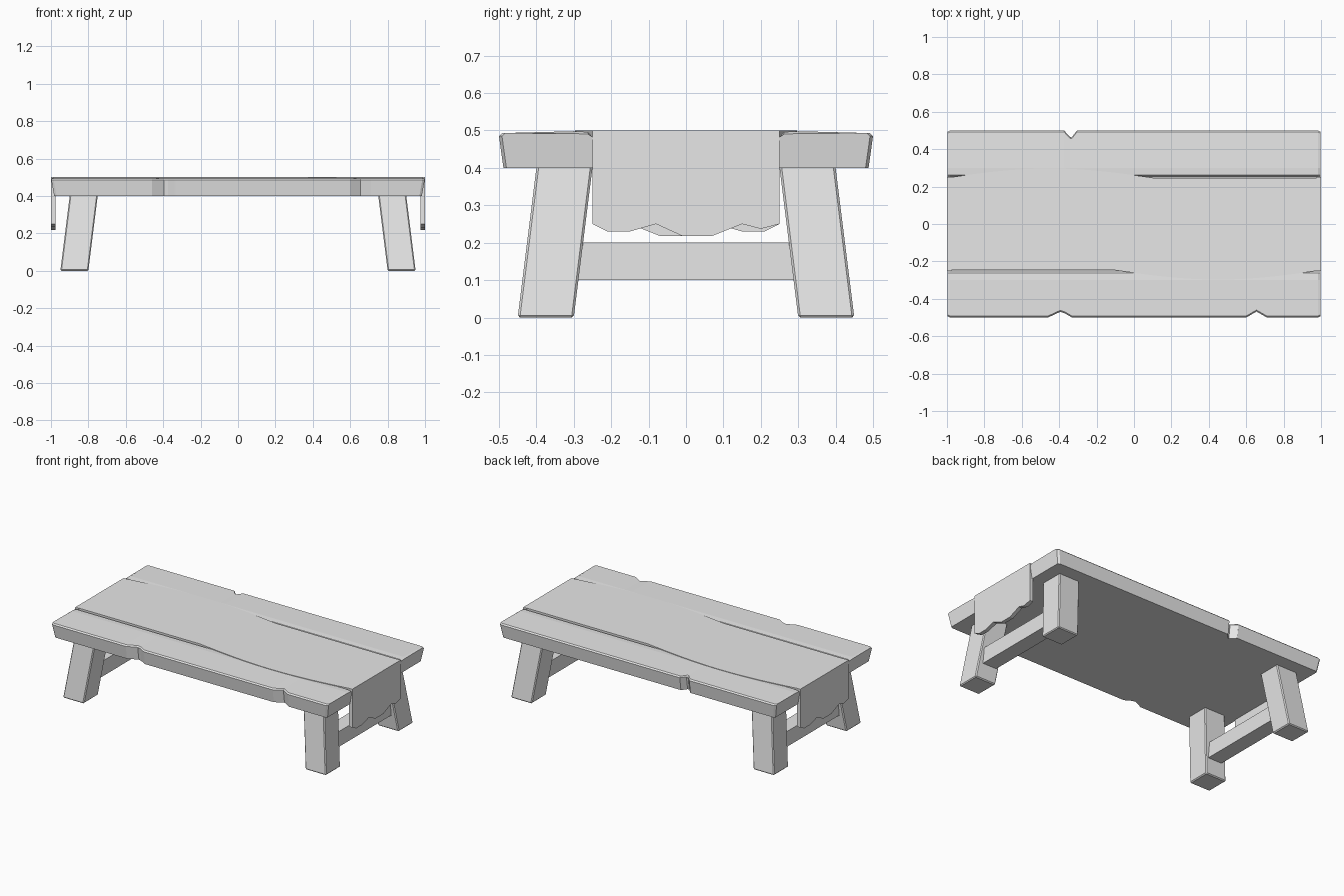
import bpy, bmesh, math
from mathutils import Vector

cube = bpy.data.objects.get("Cube")
if cube:
    bpy.data.objects.remove(cube, do_unlink=True)

grey = bpy.data.materials.new("plain_grey")
grey.use_nodes = True
grey.diffuse_color = (0.8, 0.8, 0.8, 1)
grey.node_tree.nodes["Principled BSDF"].inputs["Base Color"].default_value = (0.8, 0.8, 0.8, 1)


def finish(name, bm):
    bmesh.ops.recalc_face_normals(bm, faces=bm.faces)
    mesh = bpy.data.meshes.new(name)
    bm.to_mesh(mesh)
    bm.free()
    mesh.materials.append(grey)
    obj = bpy.data.objects.new(name, mesh)
    bpy.context.collection.objects.link(obj)
    return obj


def loft(name, rings):
    """Skin a row of closed cross-sections and cap both ends."""
    bm = bmesh.new()
    rows = [[bm.verts.new(p) for p in ring] for ring in rings]
    n = len(rows[0])
    for a, b in zip(rows, rows[1:]):
        for i in range(n):
            j = (i + 1) % n
            bm.faces.new((a[i], a[j], b[j], b[i]))
    bm.faces.new(rows[0])
    bm.faces.new(rows[-1])
    return finish(name, bm)


def plate(name, outline, offset):
    """Extrude a flat outline by an offset vector."""
    return loft(name, [outline, [Vector(p) + Vector(offset) for p in outline]])


# Table top: chamfered plank section with grooves beside the runner
def top_section(x, front, back, inset=0.0):
    def side(s, cut):
        e = 0.5 - cut
        return [(s * (e - 0.012), 0.4), (s * e, 0.485), (s * (e - 0.008), 0.493),
                (s * 0.3, 0.498 - inset), (s * 0.262, 0.496 - inset),
                (s * 0.25, 0.482), (s * 0.24, 0.482)]
    pts = side(-1, front) + side(1, back)[::-1]
    # the ends lean inward toward the underside
    lean = 0.015 if abs(x) > 0.98 else 0
    return [(x - math.copysign(lean * (0.485 - min(z, 0.485)) / 0.085, x), y, z) for y, z in pts]


stations = [(-0.998, 0.008, 0.008), (-0.985, 0, 0), (-0.46, 0, 0), (-0.395, 0.03, 0),
            (-0.375, 0.024, 0), (-0.373, 0.024, 0.001), (-0.34, 0.005, 0.036),
            (-0.33, 0, 0.033), (-0.305, 0, 0), (0.6, 0, 0), (0.655, 0.032, 0),
            (0.71, 0, 0), (0.985, 0, 0), (0.998, 0.008, 0.008)]
loft("table_top", [top_section(x, f, b, 0.006 if abs(x) > 0.99 else 0) for x, f, b in stations])

# Runner: wavy edges that repeat with a half turn
steps = 40
edge = []
for i in range(steps + 1):
    x = -1 + 2 * i / steps
    bulge = 0.05 * math.sin(math.pi * (x + 1) / 1.1) if x < 0.1 else 0
    edge.append((x, 0.247 + max(bulge, 0), 0.48))
plate("runner", edge + [(-x, -y, z) for x, y, z in edge], (0, 0, 0.0205))

# Ragged hanging ends of the runner
ragged = [(-0.25, 0.25), (-0.21, 0.23), (-0.15, 0.23), (-0.08, 0.25), (-0.01, 0.218),
          (0.07, 0.218), (0.15, 0.25), (0.2, 0.237), (0.25, 0.25)]
for s, label in ((1, "left"), (-1, "right")):
    outline = [(s, s * y, z) for y, z in ragged + [(0.25, 0.5), (-0.25, 0.5)]]
    plate("runner_end_" + label, outline, (-0.025 * s, 0, 0))

# Splayed legs and the stretchers between them
for sx, side in ((1, "left"), (-1, "right")):
    for sy, end in ((-1, "front"), (1, "back")):
        rings = []
        for z, c in ((0, 0), (0.42, 0.0525)):
            cx, cy = sx * (0.875 - c), sy * (0.375 - c)
            rings.append([(cx + dx * 0.075, cy + dy * 0.075, z)
                          for dx, dy in ((-1, -1), (1, -1), (1, 1), (-1, 1))])
        leg = loft(f"{end}_{side}_leg", rings)
        bevel = leg.modifiers.new("soft_edges", "BEVEL")
        bevel.width = 0.006
    bar = [(sx * 0.855 + dx * 0.05, -0.32, 0.15 + dz * 0.05)
           for dx, dz in ((-1, -1), (1, -1), (1, 1), (-1, 1))]
    plate(f"{side}_stretcher", bar, (0, 0.64, 0))
